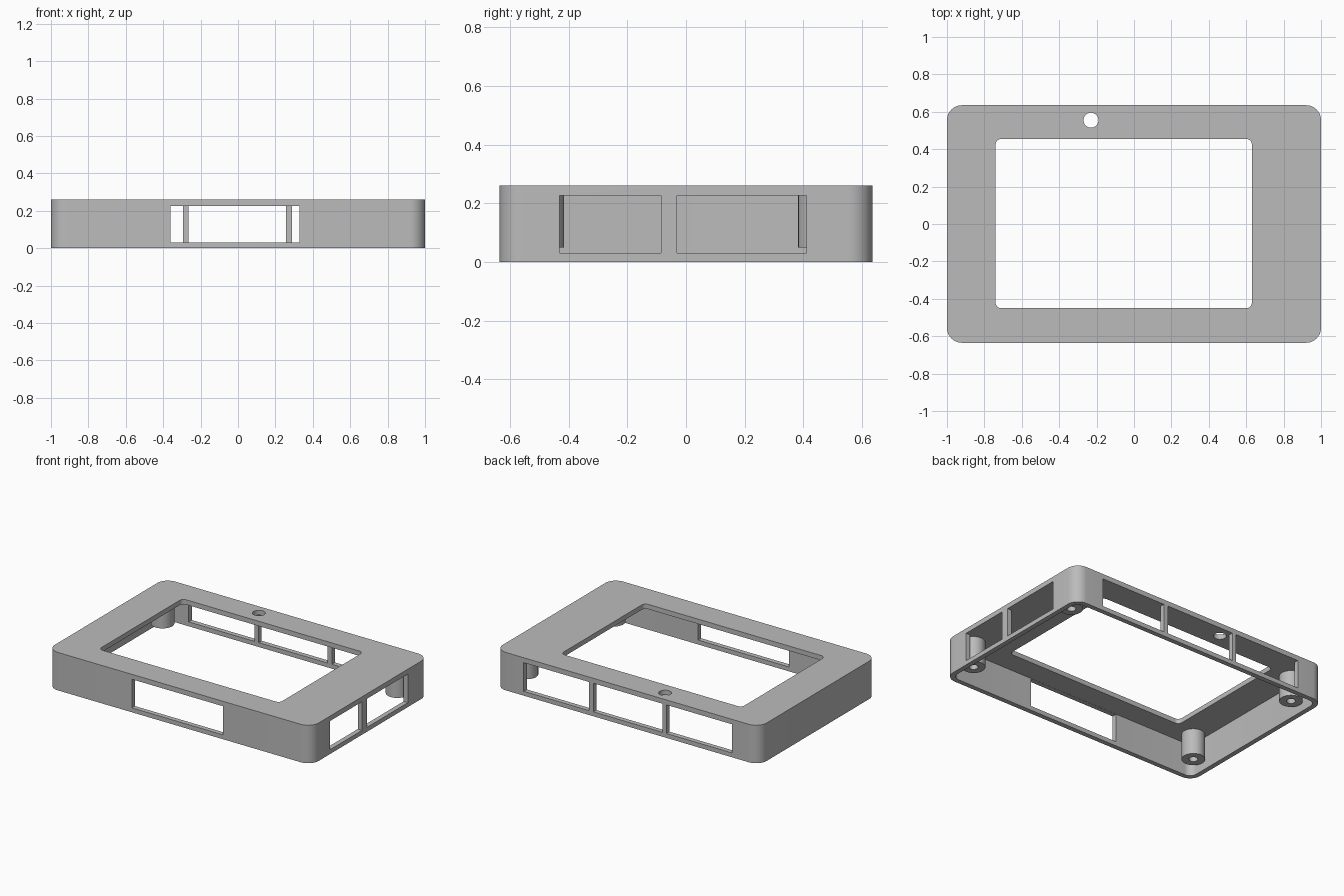
import bpy, bmesh
from mathutils import Matrix

cube = bpy.data.objects.get("Cube")
if cube:
    bpy.data.objects.remove(cube, do_unlink=True)

HEIGHT, DEPTH, WALL, ROOF = 0.26, 1.27, 0.033, 0.227

grey = bpy.data.materials.new("plain_grey")
grey.use_nodes = True
colour = (0.5, 0.5, 0.5, 1)
grey.diffuse_color = colour
grey.node_tree.nodes["Principled BSDF"].inputs["Base Color"].default_value = colour


def finish(name, bm):
    mesh = bpy.data.meshes.new(name)
    bm.to_mesh(mesh)
    bm.free()
    mesh.materials.append(grey)
    obj = bpy.data.objects.new(name, mesh)
    bpy.context.collection.objects.link(obj)
    return obj


def block(name, xs, ys, zs, radius=0):
    """Box from ranges, with optional rounded vertical edges."""
    bm = bmesh.new()
    size = [r[1] - r[0] for r in (xs, ys, zs)]
    middle = [(r[0] + r[1]) / 2 for r in (xs, ys, zs)]
    bmesh.ops.create_cube(bm, size=1, matrix=Matrix.Translation(middle) @ Matrix.Diagonal((*size, 1)))
    if radius:
        upright = [e for e in bm.edges if abs(e.verts[0].co.z - e.verts[1].co.z) > 0.01]
        bmesh.ops.bevel(bm, geom=upright, offset=radius, segments=10, profile=0.5, affect='EDGES')
    return finish(name, bm)


def cylinder(name, x, y, zs, radius):
    bm = bmesh.new()
    bmesh.ops.create_cone(bm, cap_ends=True, segments=40, radius1=radius, radius2=radius,
                          depth=zs[1] - zs[0],
                          matrix=Matrix.Translation((x, y, (zs[0] + zs[1]) / 2)))
    return finish(name, bm)


def select(obj):
    bpy.ops.object.select_all(action='DESELECT')
    obj.select_set(True)
    bpy.context.view_layer.objects.active = obj


def cut(obj, cutter):
    """Subtract the cutter, then discard it."""
    mod = obj.modifiers.new("cut", 'BOOLEAN')
    mod.operation, mod.solver, mod.object = 'DIFFERENCE', 'EXACT', cutter
    select(obj)
    bpy.ops.object.modifier_apply(modifier=mod.name)
    bpy.data.objects.remove(cutter, do_unlink=True)


def smooth(obj):
    select(obj)
    bpy.ops.object.shade_smooth_by_angle(angle=0.5)


# Hollow shell, open underneath
half = DEPTH / 2
shell = block("case_shell", (-1, 1), (-half, half), (0, HEIGHT), 0.08)
cut(shell, block("cavity", (WALL - 1, 1 - WALL), (WALL - half, half - WALL), (-0.1, ROOF), 0.05))

# Screen opening and round button hole in the top plate
cut(shell, block("screen_opening", (-0.74, 0.63), (-0.45, 0.455), (0.2, 0.4), 0.03))
cut(shell, cylinder("button_hole", -0.23, 0.555, (0.2, 0.4), 0.04))

# Port windows in the front, back and +x walls
window_z = (0.03, 0.226)
cut(shell, block("front_window", (-0.36, 0.33), (-0.7, -0.59), window_z))
for xs in ((-0.795, -0.295), (-0.265, 0.257), (0.29, 0.785)):
    cut(shell, block("back_window", xs, (0.59, 0.7), window_z))
for ys in ((-0.43, -0.085), (-0.03, 0.41)):
    cut(shell, block("side_window", (0.95, 1.1), ys, window_z))
smooth(shell)

# Screw posts hanging from the top plate, bored from below
for side, x in (("left", 0.89), ("right", -0.89)):
    for end, y in (("front", -0.488), ("back", 0.455)):
        post = cylinder(f"{end}_{side}_screw_post", x, y, (0.05, ROOF + 0.01), 0.073)
        cut(post, cylinder("bore", x, y, (0, 0.19), 0.028))
        smooth(post)
